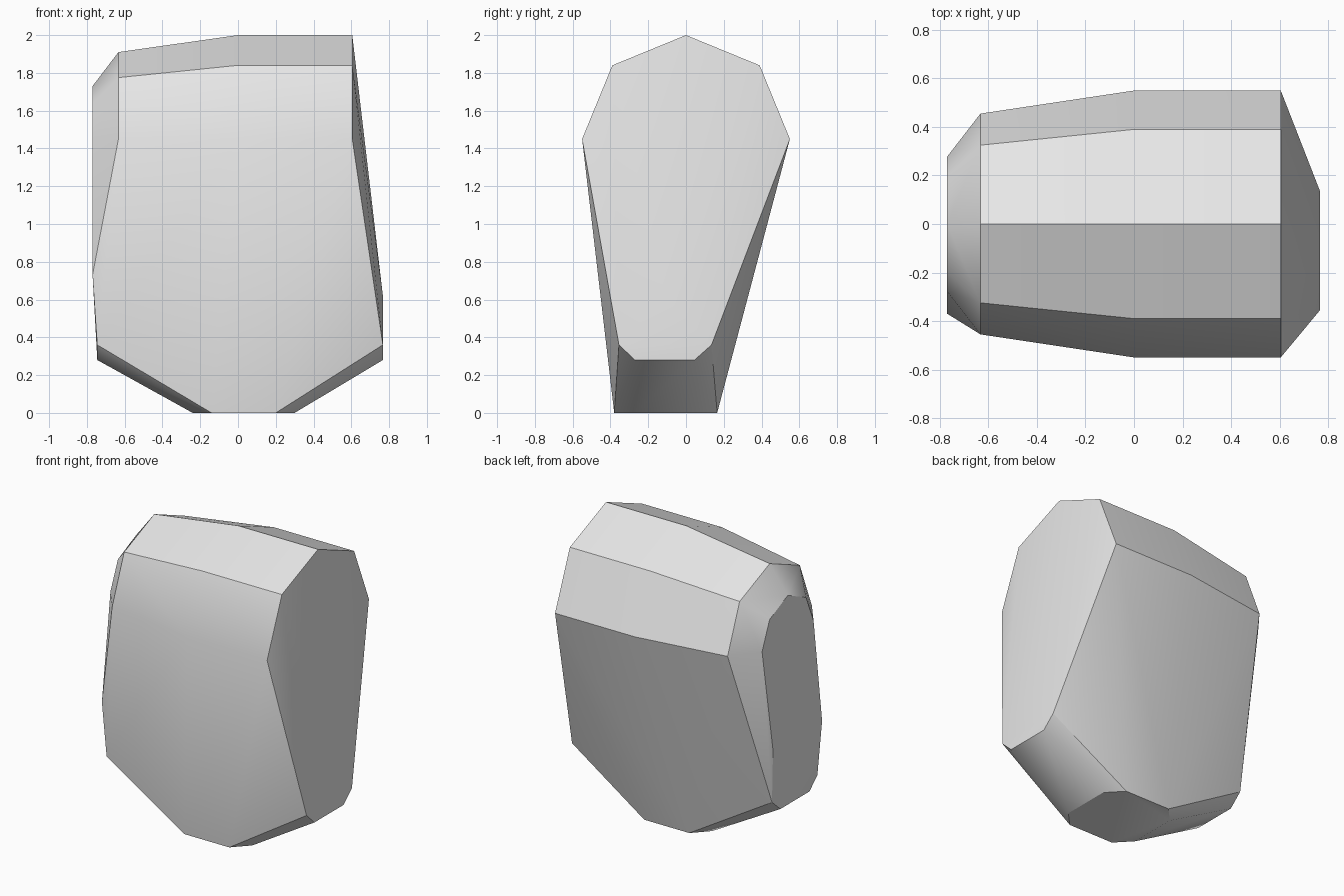
import bpy
import bmesh
import math

cube = bpy.data.objects.get("Cube")
if cube:
    bpy.data.objects.remove(cube, do_unlink=True)

# Plain grey stone
stone = bpy.data.materials.new("light_grey_stone")
stone.use_nodes = True
GREY = (0.8, 0.8, 0.8, 1)
stone.diffuse_color = GREY
stone.node_tree.nodes["Principled BSDF"].inputs["Base Color"].default_value = GREY


def crown(x, ridge, shoulder, waist):
    """Roof-like arch across the stone: ridge z, then mirrored (y, z) corners."""
    pts = [(x, 0, ridge)]
    for y, z in (shoulder, waist):
        pts += [(x, y, z), (x, -y, z)]
    return pts


points = []
# Upper arches
for x in (0.605, 0.0):
    points += crown(x, 2.0, (0.39, 1.84), (0.55, 1.45))
points += crown(-0.633, 1.91, (0.325, 1.775), (0.455, 1.45))

# Bevelled end on the -x side, and the slight bulge on the +x side
points += crown(-0.77, 1.73, (0.197, 1.64), (0.278, 1.45))
points += [(-0.77, 0.16, 0.73), (-0.77, -0.37, 0.73), (0.767, -0.11, 0.62)]

# Lower corners of both ends
for x in (-0.745, 0.767):
    points += [(x, -0.355, 0.36), (x, 0.135, 0.36),
               (x, -0.27, 0.28), (x, 0.045, 0.28)]

# Flat foot with cut corners
for outer, inner in ((-0.24, -0.14), (0.30, 0.20)):
    points += [(inner, -0.38, 0), (inner, 0.165, 0),
               (outer, -0.275, 0), (outer, 0.06, 0)]

# Wrap the corners in a closed faceted skin
bm = bmesh.new()
for p in points:
    bm.verts.new(p)
hull = bmesh.ops.convex_hull(bm, input=list(bm.verts))
loose = [v for v in bm.verts if not v.link_faces]
bmesh.ops.delete(bm, geom=loose, context='VERTS')
bmesh.ops.dissolve_limit(bm, angle_limit=math.radians(0.5),
                         verts=list(bm.verts), edges=list(bm.edges))
bmesh.ops.recalc_face_normals(bm, faces=list(bm.faces))

mesh = bpy.data.meshes.new("stone")
bm.to_mesh(mesh)
bm.free()
mesh.materials.append(stone)
rock = bpy.data.objects.new("stone", mesh)
bpy.context.collection.objects.link(rock)

# Soft shading across the gentle bends, crisp along the hard edges
bpy.ops.object.select_all(action='DESELECT')
rock.select_set(True)
bpy.context.view_layer.objects.active = rock
bpy.ops.object.shade_smooth_by_angle(angle=math.radians(30))
